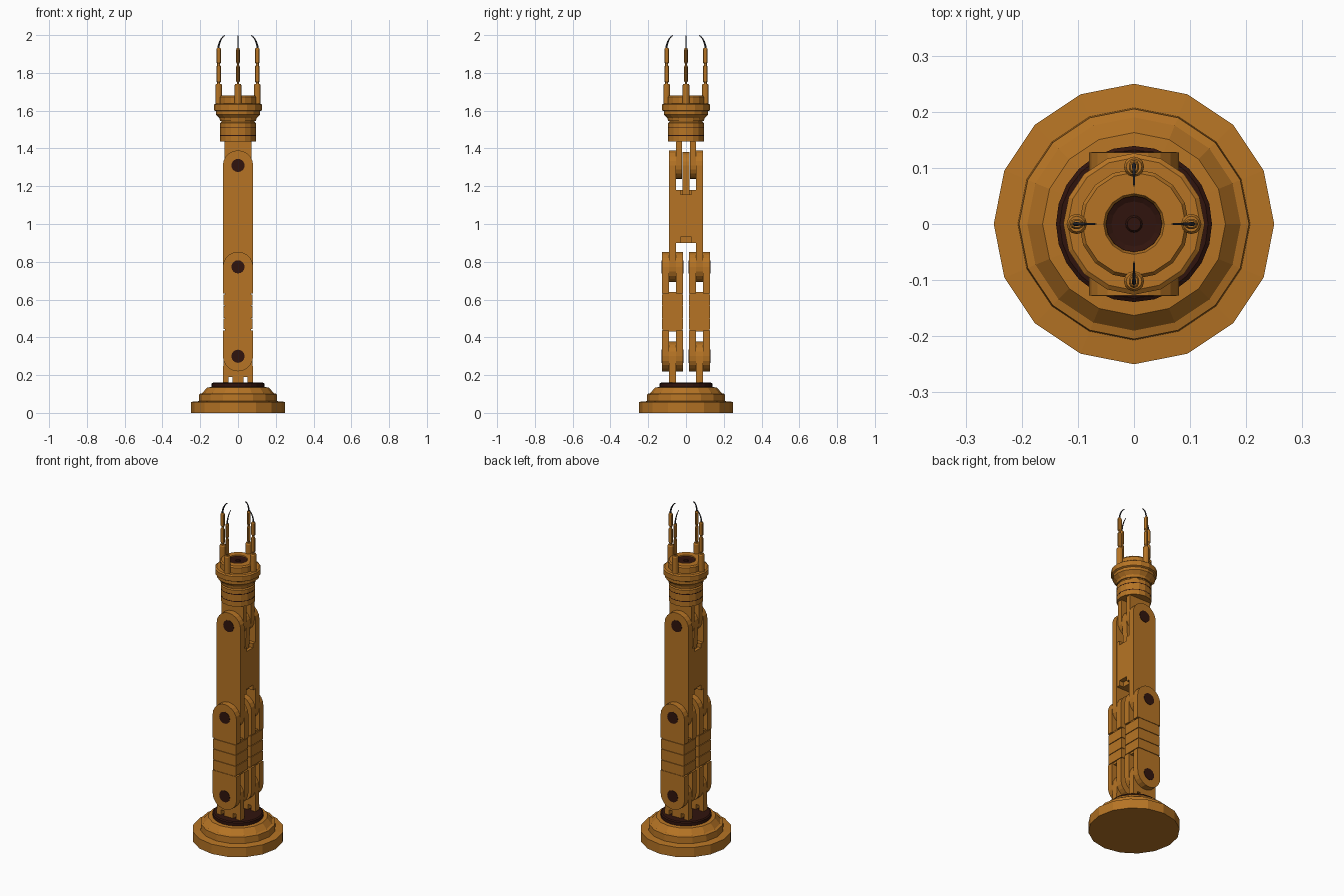
import bpy, bmesh, math
from mathutils import Vector, Matrix

if "Cube" in bpy.data.objects:
    bpy.data.objects.remove(bpy.data.objects["Cube"])


def material(name, rgb):
    m = bpy.data.materials.new(name)
    m.diffuse_color = (*rgb, 1)
    m.use_nodes = True
    m.node_tree.nodes["Principled BSDF"].inputs["Base Color"].default_value = m.diffuse_color
    return m


ORANGE = material("burnt orange", (0.47, 0.175, 0.018))
DARK = material("dark brown", (0.03, 0.007, 0.004))
STEEL = material("dark steel", (0.035, 0.035, 0.042))


def finish(name, bm, mat):
    bmesh.ops.recalc_face_normals(bm, faces=bm.faces)
    me = bpy.data.meshes.new(name)
    bm.to_mesh(me)
    bm.free()
    me.materials.append(mat)
    ob = bpy.data.objects.new(name, me)
    bpy.context.collection.objects.link(ob)
    return ob


def lathe(name, profile, mat, n=16, mtx=None):
    """Closed solid of revolution about z from (radius, z) pairs."""
    bm = bmesh.new()
    rings = [[bm.verts.new((r * math.cos(2 * math.pi * i / n), r * math.sin(2 * math.pi * i / n), z))
              for i in range(n)] for r, z in profile]
    for a, b in zip(rings, rings[1:]):
        for i in range(n):
            j = (i + 1) % n
            bm.faces.new((a[i], a[j], b[j], b[i]))
    bm.faces.new(rings[0])
    bm.faces.new(rings[-1])
    if mtx:
        bm.transform(mtx)
    return finish(name, bm, mat)


def box(name, x, y, z, mat):
    bm = bmesh.new()
    bmesh.ops.create_cube(bm, size=1)
    for v in bm.verts:
        v.co = [c[0] + (k + 0.5) * (c[1] - c[0]) for c, k in zip((x, y, z), v.co)]
    return finish(name, bm, mat)


def plate(name, outline, y0, y1, mat=ORANGE):
    """Extrude an (x, z) outline along y."""
    bm = bmesh.new()
    f = bm.faces.new([bm.verts.new((x, y0, z)) for x, z in outline])
    new = bmesh.ops.extrude_face_region(bm, geom=[f])["geom"]
    for v in new:
        if isinstance(v, bmesh.types.BMVert):
            v.co.y = y1
    return finish(name, bm, mat)


def arc(cz, r, up, n=10):
    """Half circle; runs right to left when up, left to right when down."""
    start = 0 if up else math.pi
    return [(r * math.cos(start + math.pi * i / n), cz + r * math.sin(start + math.pi * i / n))
            for i in range(n + 1)]


def pin(name, z, y0, y1, r=0.035, mat=DARK):
    turn = Matrix.Translation((0, 0, z)) @ Matrix.Rotation(-math.pi / 2, 4, 'X')
    return lathe(name, [(r, y0), (r, y1)], mat, 16, turn)


W = 0.08
LOW, ELBOW, WRIST = 0.30, 0.773, 1.31

# stepped round base and dark turntable
lathe("base", [(0.25, 0), (0.25, 0.058), (0.207, 0.062), (0.205, 0.10), (0.19, 0.104),
               (0.163, 0.135), (0.13, 0.137)], ORANGE)
lathe("turntable", [(0.139, 0.13), (0.139, 0.155), (0.132, 0.16)], DARK, 24)

for s, side in ((-1, "front"), (1, "back")):
    # foot bracket with two notches
    feet = [(-W, 0.155), (-0.05, 0.155), (-0.05, 0.19), (-0.03, 0.19), (-0.03, 0.155),
            (0.03, 0.155), (0.03, 0.19), (0.05, 0.19), (0.05, 0.155), (W, 0.155)]
    plate(side + "_foot_bracket", feet + arc(LOW, 0.077, True), s * 0.053, s * 0.089)

    # lower link: two forks joined by a grooved block
    for k, (a, b) in enumerate(((0.016, 0.052), (0.09, 0.127))):
        plate(f"{side}_lower_fork_{k}", arc(LOW, W, False) + [(W, 0.437), (-W, 0.437)], s * a, s * b)
        plate(f"{side}_upper_fork_{k}", [(-W, 0.633), (W, 0.633)] + arc(ELBOW, W, True), s * a, s * b)
    ys = sorted((s * 0.015, s * 0.128))
    yc = sorted((s * 0.019, s * 0.124))
    box(side + "_link_core", (-0.069, 0.069), yc, (0.43, 0.64), ORANGE)
    for k, (a, b) in enumerate(((0.443, 0.499), (0.503, 0.565), (0.569, 0.627))):
        box(f"{side}_link_block_{k}", (-0.076, 0.076), ys, (a, b), ORANGE)
    pin(side + "_base_pin", LOW, *sorted((s * 0.014, s * 0.129)))
    pin(side + "_elbow_pin", ELBOW, *sorted((s * 0.014, s * 0.129)))

    # upper arm side plate and wrist tab
    plate(side + "_upper_arm_plate", arc(ELBOW, W, False) + arc(WRIST, W, True), s * 0.053, s * 0.089)
    plate(side + "_wrist_tab", arc(WRIST, 0.072, False) + [(0.072, 1.445), (-0.072, 1.445)],
          s * 0.02, s * 0.052)
    pin(side + "_wrist_pin", WRIST, *sorted((s * 0.03, s * 0.091)))

# upper arm core with shallow notches at both ends, and centre tongue
box("upper_arm_core", (-0.078, 0.078), (-0.054, 0.054), (0.93, 1.155), ORANGE)
box("arm_notch_fill", (-0.05, 0.05), (-0.03, 0.03), (0.90, 1.18), ORANGE)
for s in (-1, 1):
    box("arm_core_shoulder", (-0.078, 0.078), sorted((s * 0.03, s * 0.054)), (0.90, 1.18), ORANGE)
plate("wrist_tongue", [(-0.06, 1.15), (0.06, 1.15)] + arc(WRIST, 0.07, True), -0.019, 0.019)

# wrist drum with thin dark grooves, flared collar and palm
lathe("wrist_drum", [(0.095, 1.437), (0.095, 1.535), (0.088, 1.54), (0.088, 1.56)], ORANGE)
for z in (1.468, 1.51):
    lathe("drum_groove", [(0.0956, z - 0.002), (0.0956, z + 0.002)], DARK)
lathe("collar", [(0.095, 1.545), (0.098, 1.56), (0.117, 1.58), (0.117, 1.597), (0.126, 1.602),
                 (0.126, 1.632), (0.118, 1.638)], ORANGE)
lathe("palm", [(0.098, 1.63), (0.098, 1.672), (0.092, 1.68), (0.054, 1.68), (0.05, 1.67)], ORANGE)
lathe("palm_socket", [(0.05, 1.665), (0.05, 1.676), (0.04, 1.671), (0.015, 1.671), (0.012, 1.675)], DARK)

# four jointed fingers with curved claws
for q in range(4):
    at = Matrix.Rotation(q * math.pi / 2, 4, 'Z') @ Matrix.Translation((0.102, 0, 0))
    flat = at @ Matrix.Diagonal((1, 0.78, 1, 1))
    lathe(f"finger_base_{q}", [(0.018, 1.60), (0.018, 1.735), (0.014, 1.742)], ORANGE, 12, at)
    lathe(f"finger_{q}", [(0.008, 1.735), (0.008, 1.75), (0.0125, 1.755), (0.0125, 1.835), (0.008, 1.84),
                          (0.008, 1.85), (0.0125, 1.855), (0.0125, 1.925), (0.009, 1.932)], ORANGE, 10, flat)
    bm = bmesh.new()
    path = [(0.003, 1.925), (0.0, 1.945), (-0.006, 1.965), (-0.015, 1.982), (-0.025, 1.994), (-0.034, 1.999)]
    rings = []
    for i, (x, z) in enumerate(path):
        a, b = path[max(i - 1, 0)], path[min(i + 1, len(path) - 1)]
        t = Vector((b[0] - a[0], 0, b[1] - a[1])).normalized()
        side = Vector((t.z, 0, -t.x))
        r = 0.006 - 0.0008 * i
        rings.append([bm.verts.new(Vector((x, 0, z)) + side * r * math.cos(k * math.pi / 3)
                                   + Vector((0, r * 0.7 * math.sin(k * math.pi / 3), 0))) for k in range(6)])
    for a, b in zip(rings, rings[1:]):
        for k in range(6):
            bm.faces.new((a[k], a[(k + 1) % 6], b[(k + 1) % 6], b[k]))
    bm.faces.new(rings[0])
    bm.faces.new(rings[-1])
    bm.transform(at)
    finish(f"claw_{q}", bm, STEEL)
